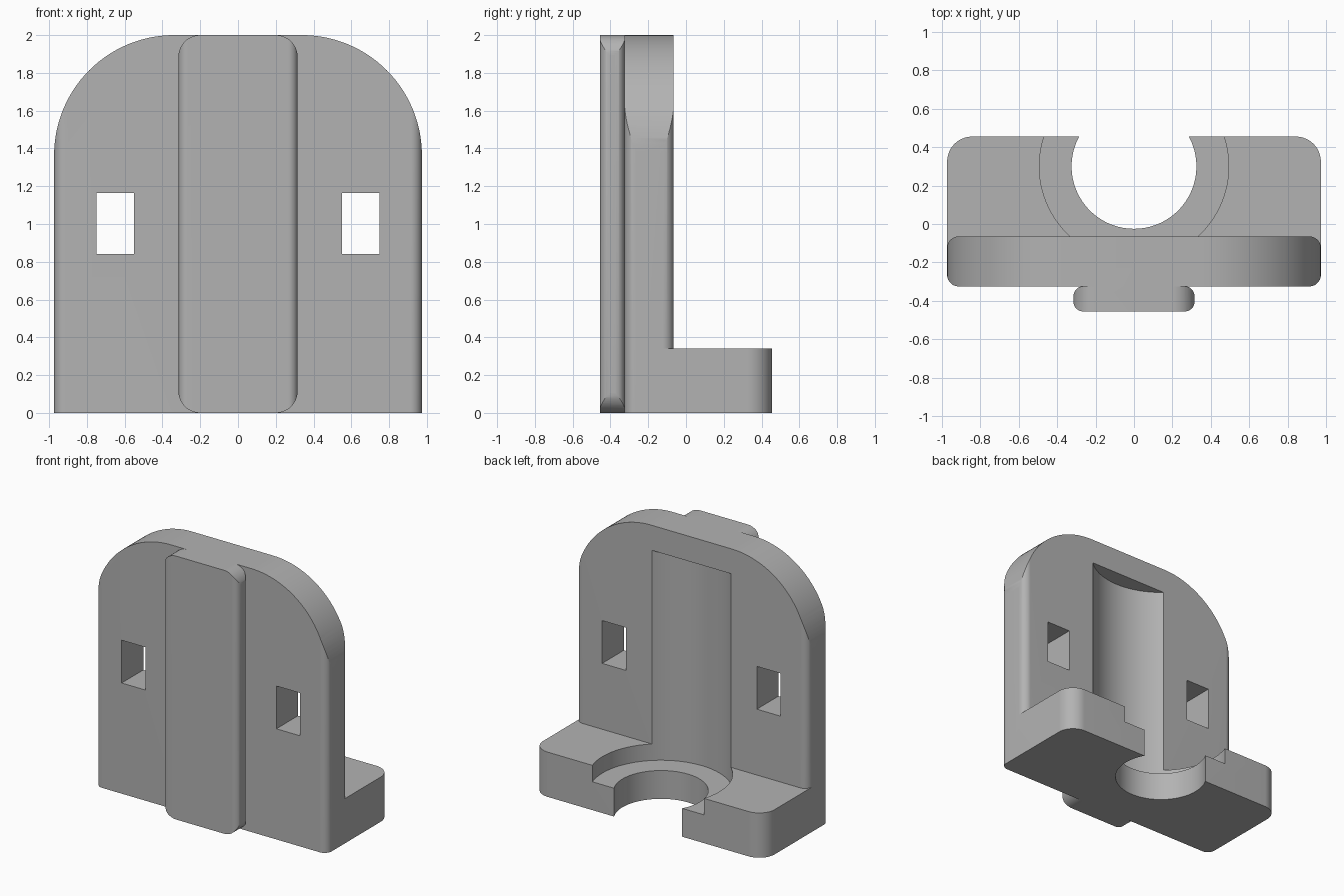
import bpy
import bmesh
from math import sin, cos, pi, radians

cube = bpy.data.objects.get("Cube")
if cube:
    bpy.data.objects.remove(cube, do_unlink=True)

grey = bpy.data.materials.new("plain grey")
grey.use_nodes = True
colour = (0.45, 0.45, 0.45, 1)
grey.diffuse_color = colour
grey.node_tree.nodes["Principled BSDF"].inputs["Base Color"].default_value = colour


def rounded_rect(x, low, high, r_low, r_high, steps=16):
    """Outline symmetric about zero, with separate lower and upper corner radii."""
    points = []
    for side, edge, r, start in ((1, low, r_low, -pi / 2), (1, high, r_high, 0),
                                 (-1, high, r_high, pi / 2), (-1, low, r_low, pi)):
        if r == 0:
            points.append((side * x, edge))
            continue
        cx = side * (x - r)
        cy = edge + r if edge == low else edge - r
        for i in range(steps + 1):
            a = start + pi / 2 * i / steps
            points.append((cx + r * cos(a), cy + r * sin(a)))
    return points


def prism(name, outline, axis, low, high):
    """Extrude an outline along z (plan outline) or y (front outline)."""
    bm = bmesh.new()
    bottom = [bm.verts.new((u, v, low) if axis == "z" else (u, low, v)) for u, v in outline]
    top = [bm.verts.new((u, v, high) if axis == "z" else (u, high, v)) for u, v in outline]
    bm.faces.new(bottom)
    bm.faces.new(top)
    n = len(outline)
    for i in range(n):
        j = (i + 1) % n
        bm.faces.new((bottom[i], bottom[j], top[j], top[i]))
    bmesh.ops.recalc_face_normals(bm, faces=bm.faces)
    mesh = bpy.data.meshes.new(name)
    bm.to_mesh(mesh)
    bm.free()
    mesh.materials.append(grey)
    obj = bpy.data.objects.new(name, mesh)
    bpy.context.collection.objects.link(obj)
    return obj


def activate(obj):
    bpy.ops.object.select_all(action="DESELECT")
    obj.select_set(True)
    bpy.context.view_layer.objects.active = obj


def combine(target, other, operation):
    mod = target.modifiers.new(operation.lower(), "BOOLEAN")
    mod.operation = operation
    mod.solver = "EXACT"
    mod.object = other
    activate(target)
    bpy.ops.object.modifier_apply(modifier=mod.name)
    bpy.data.objects.remove(other, do_unlink=True)


def slab(name, x, y0, y1, edge_r, front_outline):
    """Upright slab with rounded vertical edges, trimmed to a front outline."""
    obj = prism(name, rounded_rect(x, y0, y1, edge_r, edge_r), "z", -0.1, 2.1)
    combine(obj, prism("front_trim", front_outline, "y", y0 - 0.1, y1 + 0.1), "INTERSECT")
    return obj


def round_cutter(name, radius, low, high, y=0.30, steps=96):
    outline = [(radius * cos(2 * pi * i / steps), y + radius * sin(2 * pi * i / steps))
               for i in range(steps)]
    return prism(name, outline, "z", low, high)


# Upright plate with big rounded shoulders
W = 0.973
bracket = slab("bracket", W, -0.325, -0.065, 0.06,
               rounded_rect(W + 0.0005, 0, 2, 0, 0.635, 32))

# Foot behind the plate
combine(bracket, prism("foot", rounded_rect(W, -0.2, 0.455, 0, 0.13), "z", 0, 0.34), "UNION")

# Rounded rib down the front
rib = slab("rib", 0.315, -0.455, -0.325, 0.05, rounded_rect(0.3155, 0, 2, 0.115, 0.115))
combine(bracket, rib, "UNION")

# Wide round pocket and the narrower hole through the foot
combine(bracket, round_cutter("pocket", 0.493, 0.215, 1.81), "DIFFERENCE")
combine(bracket, round_cutter("hole", 0.325, -0.1, 0.5), "DIFFERENCE")

# Slots through the plate
for side in (-1, 1):
    slot = [(side * x, z) for x, z in ((0.55, 0.84), (0.75, 0.84), (0.75, 1.165), (0.55, 1.165))]
    combine(bracket, prism("slot", slot, "y", -0.4, 0), "DIFFERENCE")

activate(bracket)
bpy.ops.object.shade_smooth_by_angle(angle=radians(25))
